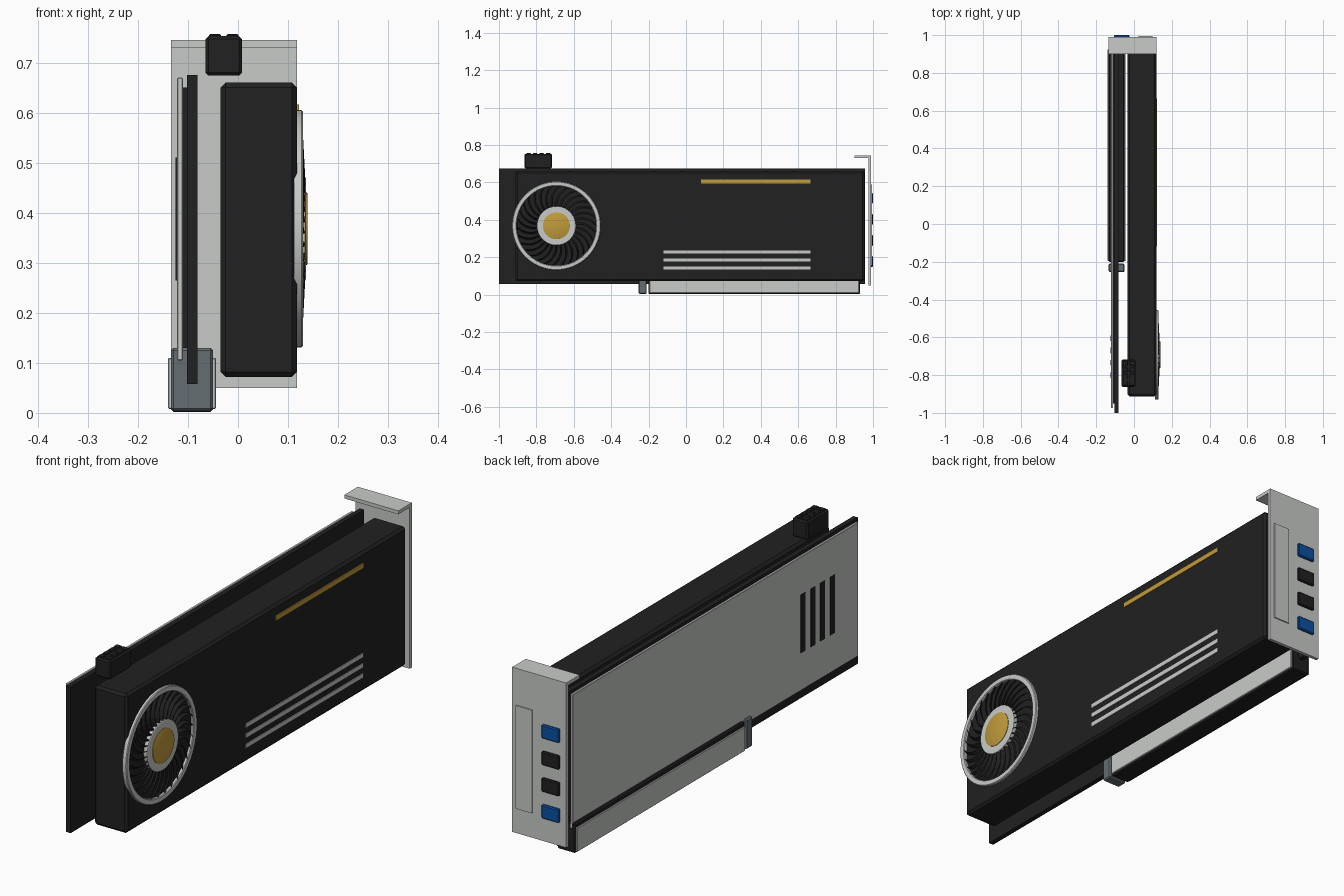
import bpy, bmesh, math
from mathutils import Matrix, Vector

if "Cube" in bpy.data.objects:
    bpy.data.objects.remove(bpy.data.objects["Cube"], do_unlink=True)


def material(name, rgb):
    m = bpy.data.materials.new(name)
    m.use_nodes = True
    color = (*rgb, 1)
    m.diffuse_color = color
    m.node_tree.nodes["Principled BSDF"].inputs["Base Color"].default_value = color
    return m


BLACK = material("matte_black", (0.015, 0.015, 0.015))
SILVER = material("silver", (0.58, 0.6, 0.58))
GOLD = material("gold", (0.54, 0.33, 0.045))
BLUE = material("port_blue", (0.004, 0.08, 0.36))
SLATE = material("slate_grey", (0.13, 0.155, 0.17))


def finish(bm, name, mat, smooth=False):
    bmesh.ops.recalc_face_normals(bm, faces=bm.faces)
    mesh = bpy.data.meshes.new(name)
    bm.to_mesh(mesh)
    bm.free()
    mesh.materials.append(mat)
    ob = bpy.data.objects.new(name, mesh)
    bpy.context.collection.objects.link(ob)
    if smooth:
        bpy.ops.object.select_all(action="DESELECT")
        ob.select_set(True)
        bpy.context.view_layer.objects.active = ob
        bpy.ops.object.shade_smooth_by_angle(angle=math.radians(30))
    return ob


def box(name, mat, xs, ys, zs, bevel=0.0, segments=1):
    """Box from its x, y and z ranges, with optional chamfered edges."""
    bm = bmesh.new()
    spans = (xs, ys, zs)
    mid = Vector([(a + b) / 2 for a, b in spans])
    size = Matrix.Diagonal([b - a for a, b in spans] + [1])
    bmesh.ops.create_cube(bm, size=1, matrix=Matrix.Translation(mid) @ size)
    if bevel:
        bmesh.ops.bevel(bm, geom=bm.edges[:], offset=bevel, segments=segments,
                        affect="EDGES", profile=0.5)
    return finish(bm, name, mat)


FAN_Y, FAN_Z = -0.693, 0.368


def lathe(name, mat, profile, closed=False, steps=64):
    """Spin (x, radius) points around the fan axis."""
    bm = bmesh.new()
    verts = [bm.verts.new((x, FAN_Y, FAN_Z + r)) for x, r in profile]
    edges = [bm.edges.new(p) for p in zip(verts, verts[1:])]
    if closed:
        edges.append(bm.edges.new((verts[-1], verts[0])))
    bmesh.ops.spin(bm, geom=verts + edges, cent=(0, FAN_Y, FAN_Z),
                   axis=(1, 0, 0), angle=math.tau, steps=steps)
    bmesh.ops.remove_doubles(bm, verts=bm.verts, dist=0.0002)
    return finish(bm, name, mat, smooth=True)


# Main boards and cover
box("shroud", BLACK, (-0.035, 0.118), (-0.912, 0.955), (0.072, 0.66), 0.01)
box("circuit_board", BLACK, (-0.102, -0.081), (-1, 0.957), (0.058, 0.675))
box("backplate", SILVER, (-0.122, -0.11), (-0.975, 0.93), (0.105, 0.67), 0.002)
box("backplate_spacer", BLACK, (-0.111, -0.101), (-0.95, 0.91), (0.13, 0.65))

# Vent slots on the backplate
for i in range(4):
    y = -0.605 - 0.065 * i
    box(f"vent_slot_{i + 1}", BLACK, (-0.1245, -0.12), (y - 0.015, y + 0.015), (0.265, 0.51))

# Trim strips on the cover
box("gold_strip", GOLD, (0.115, 0.122), (0.08, 0.665), (0.595, 0.616))
for i in range(3):
    z = 0.142 + 0.043 * i
    box(f"silver_strip_{i + 1}", SILVER, (0.115, 0.121), (-0.12, 0.665), (z - 0.009, z + 0.009))

# Fan rim, hub and cap
lathe("fan_rim", SILVER, [(0.112, 0.213), (0.112, 0.237), (0.127, 0.237),
                          (0.13, 0.234), (0.13, 0.216), (0.127, 0.213)], closed=True)
lathe("fan_hub", SILVER, [(0.11, 0), (0.11, 0.104), (0.134, 0.104), (0.136, 0.101), (0.136, 0)])
lathe("fan_cap", GOLD, [(0.13, 0), (0.13, 0.072), (0.138, 0.072), (0.139, 0.07), (0.139, 0)])

# Curved fan blades, leaning and rising towards the hub
bm = bmesh.new()
BLADES, CUTS = 30, 5
for n in range(BLADES):
    rows = []
    for k in range(CUTS + 1):
        t = k / CUTS
        r = 0.1 + 0.114 * t
        a = math.tau * n / BLADES + 0.3 * t * t
        row = []
        for x, lean in ((0.116, -0.006), (0.1345 - 0.006 * t, 0.004)):
            for side in (-0.0012, 0.0012):
                d = a + (lean + side) / r
                row.append(bm.verts.new((x, FAN_Y + r * math.sin(d), FAN_Z + r * math.cos(d))))
        rows.append([row[i] for i in (0, 1, 3, 2)])
    for p, q in zip(rows, rows[1:]):
        for i in range(4):
            j = (i + 1) % 4
            bm.faces.new((p[i], p[j], q[j], q[i]))
    bm.faces.new(rows[0])
    bm.faces.new(rows[-1])
finish(bm, "fan_blades", BLACK)

# Power socket with pin caps
box("power_socket", BLACK, (-0.065, 0.008), (-0.863, -0.717), (0.674, 0.753), 0.006)
for i in range(2):
    for j in range(4):
        x, y = -0.046 + 0.035 * i, -0.842 + 0.035 * j
        box(f"power_pin_{i * 4 + j + 1}", BLACK, (x - 0.012, x + 0.012),
            (y - 0.012, y + 0.012), (0.745, 0.757), 0.002)

# Edge slot with side plates and a latch
box("slot_body", BLACK, (-0.134, -0.05), (-0.2, 0.93), (0.002, 0.128), 0.005)
for name, xs in (("outer", (-0.14, -0.131)), ("inner", (-0.053, -0.044))):
    box(f"slot_plate_{name}", SILVER, xs, (-0.195, 0.925), (0.008, 0.11), 0.002)
box("slot_latch", SLATE, (-0.134, -0.05), (-0.254, -0.21), (0.004, 0.13), 0.005)

# Rear bracket with folded lip and raised panel
box("bracket", SILVER, (-0.134, 0.118), (0.976, 0.99), (0.05, 0.745))
box("bracket_lip", SILVER, (-0.134, 0.118), (0.9, 0.99), (0.73, 0.745))
box("bracket_panel", SILVER, (0.023, 0.098), (0.985, 0.995), (0.155, 0.59))

# Display ports
for i, mat in enumerate((BLUE, BLACK, BLACK, BLUE)):
    z = 0.515 - 0.1125 * i
    box(f"port_{i + 1}", mat, (-0.106, -0.024), (0.98, 1.0), (z - 0.029, z + 0.029), 0.004)
